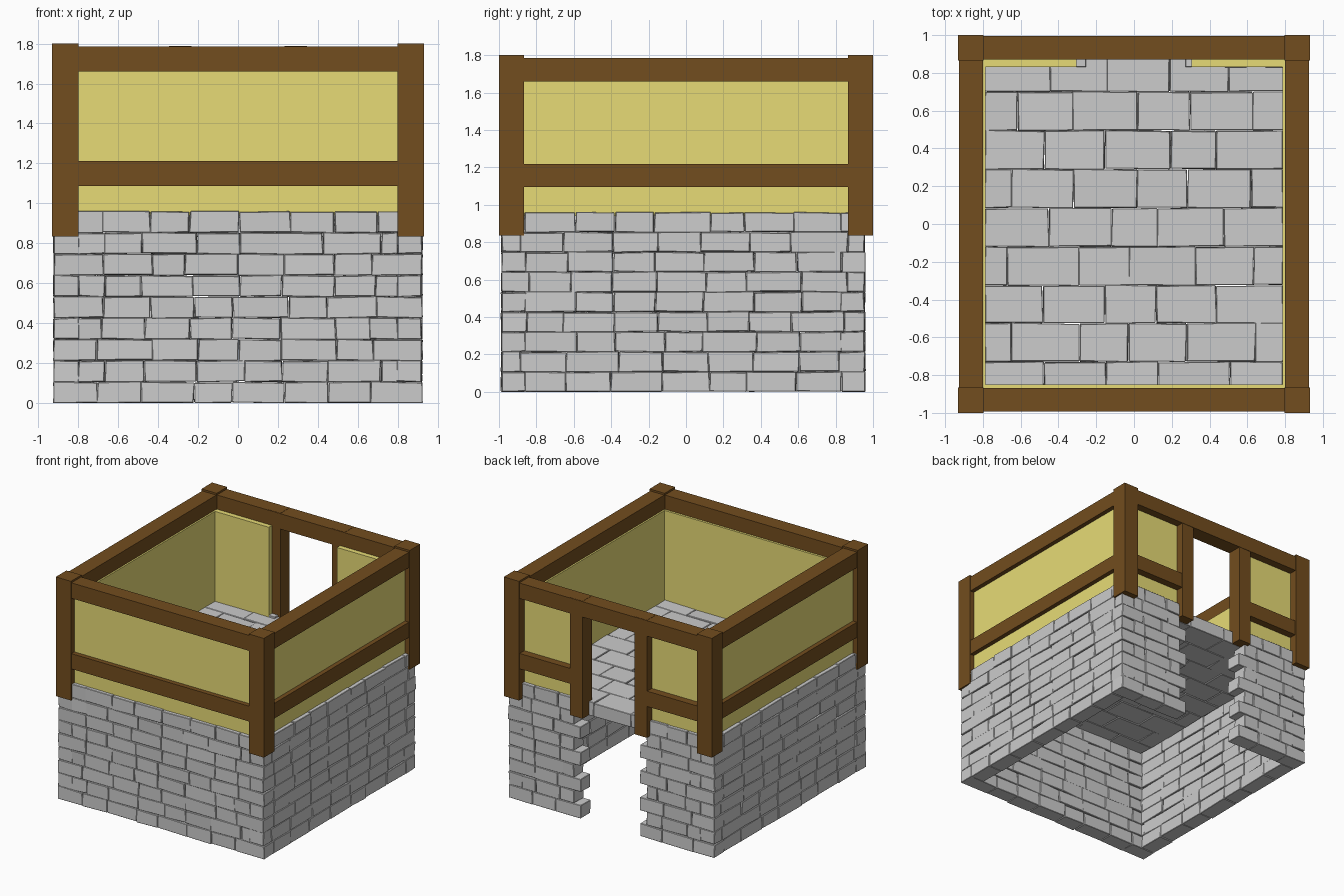
import bpy, bmesh, random
from mathutils import Vector

if "Cube" in bpy.data.objects:
    bpy.data.objects.remove(bpy.data.objects["Cube"])

random.seed(7)


def material(name, rgb):
    m = bpy.data.materials.new(name)
    m.diffuse_color = (*rgb, 1)
    m.use_nodes = True
    m.node_tree.nodes["Principled BSDF"].inputs["Base Color"].default_value = m.diffuse_color
    return m


WOOD = material("wood", (0.17, 0.074, 0.013))
PLASTER = material("plaster", (0.80, 0.71, 0.18))


def add_block(bm, lo, hi, jitter=0.0):
    """Box between two corners, with optionally uneven corners."""
    lo, hi = Vector(lo), Vector(hi)
    vs = bmesh.ops.create_cube(bm, size=1)["verts"]
    for v in vs:
        v.co = (lo + hi) / 2 + v.co * (hi - lo)
        v.co += Vector([random.uniform(-jitter, jitter) for _ in range(3)])
        v.co.z = max(v.co.z, 0)


def finish(bm, name, mat=None, bevel=0.0):
    me = bpy.data.meshes.new(name)
    bm.to_mesh(me)
    bm.free()
    ob = bpy.data.objects.new(name, me)
    bpy.context.collection.objects.link(ob)
    if mat:
        me.materials.append(mat)
    if bevel:
        mod = ob.modifiers.new("worn_edges", "BEVEL")
        mod.width, mod.segments = bevel, 1
    return ob


def box(name, x, y, z, mat):
    bm = bmesh.new()
    add_block(bm, (x[0], y[0], z[0]), (x[1], y[1], z[1]))
    return finish(bm, name, mat)


def mirrored(name, x, y, z, mat):
    box(name + "_right", x, y, z, mat)
    box(name + "_left", (-x[1], -x[0]), y, z, mat)


def joints(a, b, length, shift):
    """Uneven brick joints from a to b, half a brick out on shifted rows."""
    n = max(1, round((b - a) / length))
    step = (b - a) / n
    inner = [a + step * (i + (0.5 if shift else 0)) for i in range(n)]
    inner = [p + random.uniform(-0.15, 0.15) * step for p in inner if p > a + 0.01]
    return [a] + inner + [b]


# Stone walls
COURSES, TOP = 9, 0.96
H = TOP / COURSES
GAP = 0.001


def stone_wall(name, along_x, spans, across):
    bm = bmesh.new()
    for row in range(COURSES):
        z0, z1 = row * H + GAP, (row + 1) * H - GAP
        for a, b in spans(row):
            js = joints(a, b, 0.235, row % 2)
            for p, q in zip(js, js[1:]):
                p, q = p + GAP, q - GAP
                off = random.uniform(-0.003, 0.003)
                c0, c1 = across[0] + off, across[1] + off
                if along_x:
                    add_block(bm, (p, c0, z0), (q, c1, z1), 0.004)
                else:
                    add_block(bm, (c0, p, z0), (c1, q, z1), 0.004)
    finish(bm, name, bevel=0.003)


def corner_x(row):
    return 0.80 if row % 2 else 0.922      # courses interlock at the corners


def door_spans(row):
    edge = 0.335 if row % 2 else 0.275     # toothed doorway edges
    return [(-corner_x(row), -edge + 0.02), (edge, corner_x(row))]


def front_spans(row):
    return [(-corner_x(row), corner_x(row))]


def side_spans(row):
    return [(-0.985, 0.955)] if row % 2 else [(-0.86, 0.83)]


stone_wall("front_stone_wall", True, front_spans, (-0.985, -0.86))
stone_wall("back_stone_wall", True, door_spans, (0.83, 0.955))
stone_wall("left_stone_wall", False, side_spans, (-0.92, -0.797))
stone_wall("right_stone_wall", False, side_spans, (0.797, 0.92))

# Stone floor slabs, the last row running out into the doorway
bm = bmesh.new()
rows = [-0.86, -0.73, -0.525, -0.325, -0.12, 0.085, 0.29, 0.495, 0.70, 0.91]
for i, (y0, y1) in enumerate(zip(rows, rows[1:])):
    js = joints(-0.79, 0.79, 0.32, i % 2)
    for p, q in zip(js, js[1:]):
        add_block(bm, (p + GAP, y0 + GAP, 0.835), (q - GAP, y1 - GAP, 0.942), 0.004)
finish(bm, "stone_floor", bevel=0.003)

# Corner posts and door posts
mirrored("front_corner_post", (0.797, 0.932), (-1, -0.865), (0.835, 1.8), WOOD)
mirrored("back_corner_post", (0.797, 0.932), (0.865, 1), (0.835, 1.8), WOOD)
mirrored("door_post", (0.232, 0.345), (0.873, 0.992), (0.835, 1.787), WOOD)

# Top beams
Z_TOP, Z_MID = (1.66, 1.785), (1.088, 1.212)
box("front_top_beam", (-0.797, 0.797), (-0.993, -0.868), Z_TOP, WOOD)
mirrored("back_top_beam", (0, 0.797), (0.87, 0.995), Z_TOP, WOOD)
mirrored("side_top_beam", (0.80, 0.926), (-0.865, 0.865), Z_TOP, WOOD)

# Middle rails
box("front_rail", (-0.797, 0.797), (-0.993, -0.868), Z_MID, WOOD)
mirrored("back_rail", (0.34, 0.797), (0.87, 0.99), Z_MID, WOOD)
mirrored("side_rail", (0.80, 0.926), (-0.865, 0.865), (1.095, 1.218), WOOD)

# Plaster panels
Z_PANEL = (0.94, 1.67)
box("front_panel", (-0.80, 0.80), (-0.955, -0.85), Z_PANEL, PLASTER)
mirrored("back_panel", (0.305, 0.80), (0.83, 0.93), Z_PANEL, PLASTER)
mirrored("side_panel", (0.787, 0.89), (-0.87, 0.87), Z_PANEL, PLASTER)
